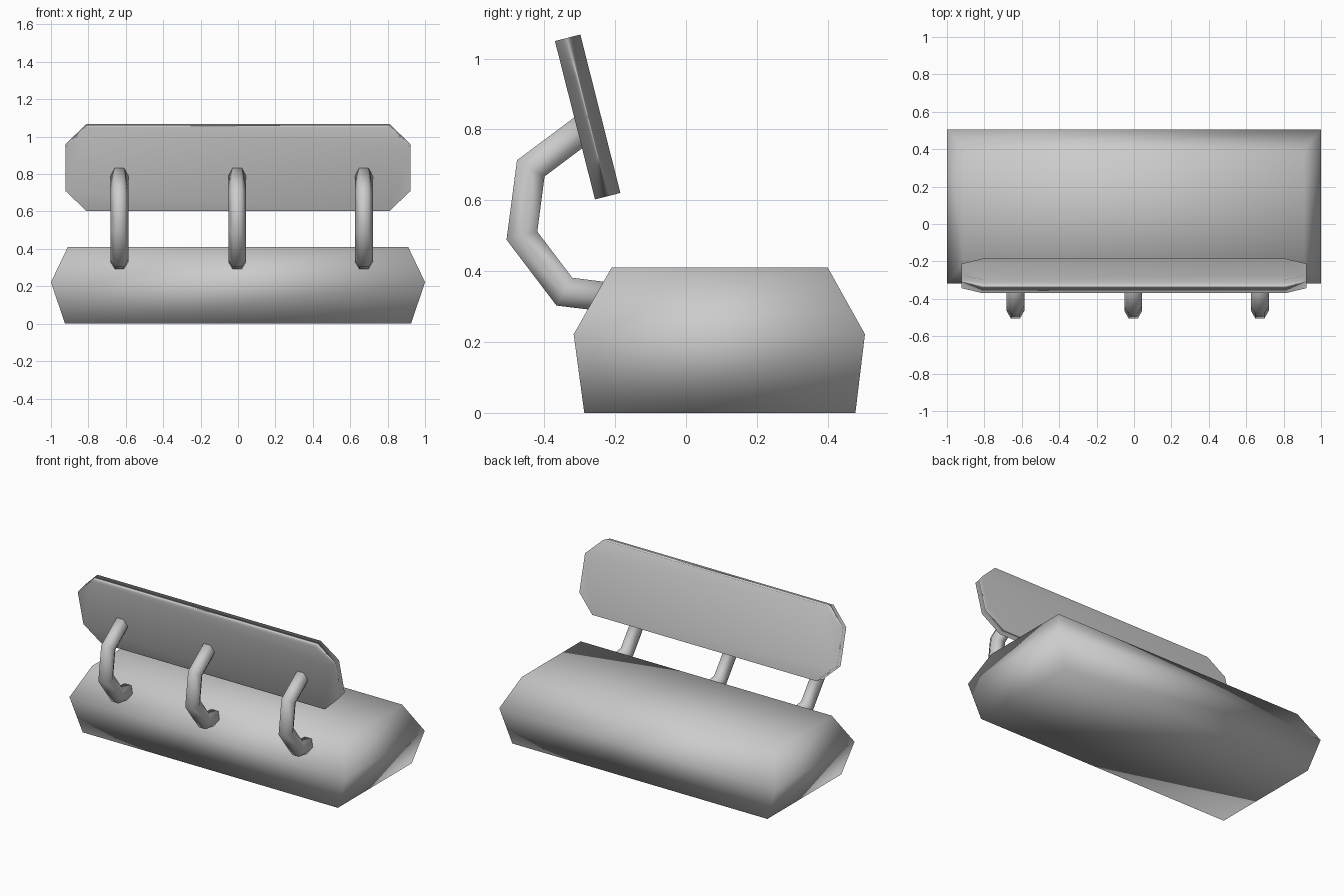
import bpy, bmesh, math
from mathutils import Vector

if "Cube" in bpy.data.objects:
    bpy.data.objects.remove(bpy.data.objects["Cube"])


def loft(name, rings):
    """Skin a list of equal-length closed rings and cap both ends."""
    bm = bmesh.new()
    loops = [[bm.verts.new(p) for p in ring] for ring in rings]
    n = len(loops[0])
    for a, b in zip(loops, loops[1:]):
        for i in range(n):
            j = (i + 1) % n
            bm.faces.new((a[i], a[j], b[j], b[i]))
    bm.faces.new(loops[0])
    bm.faces.new(loops[-1])
    bmesh.ops.recalc_face_normals(bm, faces=bm.faces[:])
    for f in bm.faces:
        f.smooth = True
    mesh = bpy.data.meshes.new(name)
    bm.to_mesh(mesh)
    bm.free()
    obj = bpy.data.objects.new(name, mesh)
    bpy.context.collection.objects.link(obj)
    return obj


# Seat: three stacked rectangles (half width, y back, y front, z)
levels = [(0.925, -0.287, 0.478, 0.0), (1.0, -0.317, 0.505, 0.222), (0.91, -0.21, 0.40, 0.41)]
loft("seat", [[(-w, a, z), (w, a, z), (w, b, z), (-w, b, z)] for w, a, b, z in levels])

# Backrest: thin elongated octagon, leaning back
w, h, cx, cz, t = 0.922, 0.2305, 0.112, 0.11, 0.037
octagon = [(-w, h - cz), (-w + cx, h), (w - cx, h), (w, h - cz),
           (w, cz - h), (w - cx, -h), (cx - w, -h), (-w, cz - h)]
back = loft("backrest", [[(x, y, z) for x, z in octagon] for y in (-t, t)])
back.location = (0, -0.2775, 0.835)
back.rotation_euler.x = math.radians(14.2)
back.modifiers.new("even_shading", 'WEIGHTED_NORMAL')

# Support arms: hexagonal tube swept with mitred bends in the y-z plane
path = [Vector(p) for p in [(-0.275, 0.812), (-0.438, 0.69), (-0.463, 0.50),
                            (-0.343, 0.342), (-0.19, 0.323)]]
radius = 0.048


def arm_rings(x):
    dirs = [(b - a).normalized() for a, b in zip(path, path[1:])]
    rings = []
    for i, p in enumerate(path):
        d0, d1 = dirs[max(i - 1, 0)], dirs[min(i, len(dirs) - 1)]
        tangent = (d0 + d1).normalized()
        side = Vector((-tangent.y, tangent.x)) / tangent.dot(d1)
        ring = []
        for k in range(6):
            a = k * math.pi / 3
            q = p + side * radius * math.sin(a)
            ring.append((x + radius * math.cos(a), q.x, q.y))
        rings.append(ring)
    return rings


for label, x in (("left", -0.634), ("middle", -0.004), ("right", 0.673)):
    loft(label + "_support_arm", arm_rings(x))
